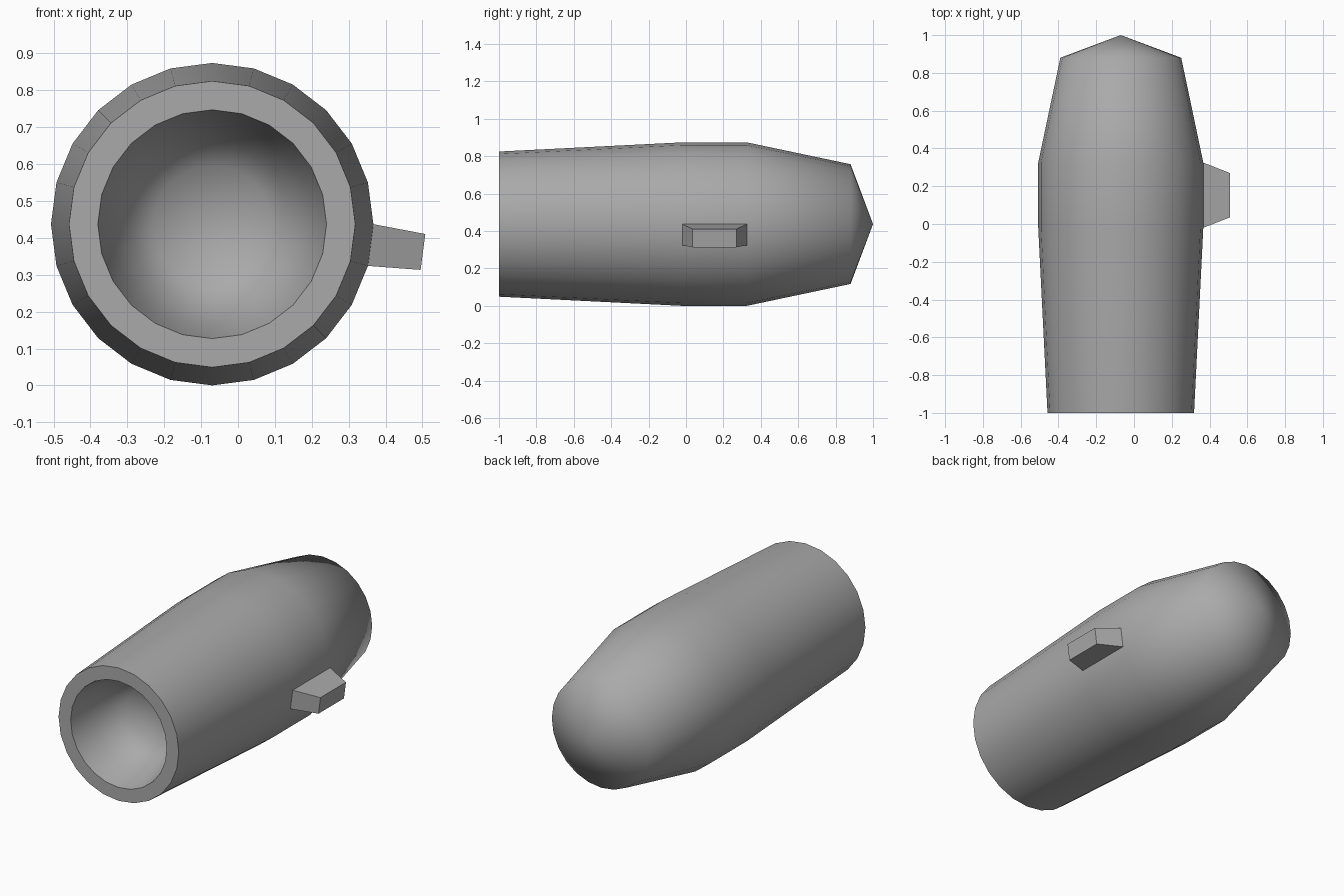
import bpy, bmesh
from math import radians, sin, cos, pi
from mathutils import Vector

cube = bpy.data.objects.get("Cube")
if cube:
    bpy.data.objects.remove(cube, do_unlink=True)

SIDES = 24
RADIUS = 0.437
AXIS = Vector((-0.07, 0, 0.437))

grey = bpy.data.materials.new("plain_grey")
grey.use_nodes = True
colour = (0.4, 0.4, 0.4, 1)
grey.diffuse_color = colour
grey.node_tree.nodes["Principled BSDF"].inputs["Base Color"].default_value = colour


def ring_point(y, r, angle):
    return AXIS + Vector((r * cos(angle), y, r * sin(angle)))


def add_object(name, bm):
    bmesh.ops.recalc_face_normals(bm, faces=bm.faces)
    mesh = bpy.data.meshes.new(name)
    bm.to_mesh(mesh)
    bm.free()
    mesh.materials.append(grey)
    obj = bpy.data.objects.new(name, mesh)
    bpy.context.collection.objects.link(obj)
    return obj


# Hollow shell: turned around the y axis, from the rear tip to the bore floor
profile = [(1, 0), (0.88, 0.32), (0.325, RADIUS), (-0.02, RADIUS), (-1, 0.388),
           (-1, 0.31), (-0.85, 0.275), (-0.75, 0.222), (-0.69, 0.16), (-0.66, 0)]
bm = bmesh.new()
verts = [bm.verts.new(ring_point(y, r, 0)) for y, r in profile]
edges = [bm.edges.new(pair) for pair in zip(verts, verts[1:])]
bmesh.ops.spin(bm, geom=verts + edges, cent=AXIS, axis=(0, 1, 0),
               angle=2 * pi, steps=SIDES)
bmesh.ops.remove_doubles(bm, verts=bm.verts, dist=0.0005)
shell = add_object("shell", bm)
bpy.ops.object.select_all(action='DESELECT')
shell.select_set(True)
bpy.context.view_layer.objects.active = shell
bpy.ops.object.shade_smooth_by_angle(angle=radians(62))

# Side lug: a tapered block standing on one facet of the shell
bm = bmesh.new()
a0, a1 = 0, -2 * pi / SIDES
corners = [(-0.02, a0), (0.325, a0), (0.325, a1), (-0.02, a1)]
base = [ring_point(y, RADIUS, a) for y, a in corners]
centre = sum(base, Vector()) / 4
out = Vector((cos(a1 / 2), 0, sin(a1 / 2))) * 0.143
inner = [bm.verts.new(p) for p in base]
outer = []
for p in base:
    d = p - centre
    outer.append(bm.verts.new(centre + out + Vector((d.x * 0.86, d.y * 0.68, d.z * 0.86))))
bm.faces.new(inner)
bm.faces.new(outer)
for i in range(4):
    j = (i + 1) % 4
    bm.faces.new((inner[i], inner[j], outer[j], outer[i]))
add_object("side_lug", bm)
